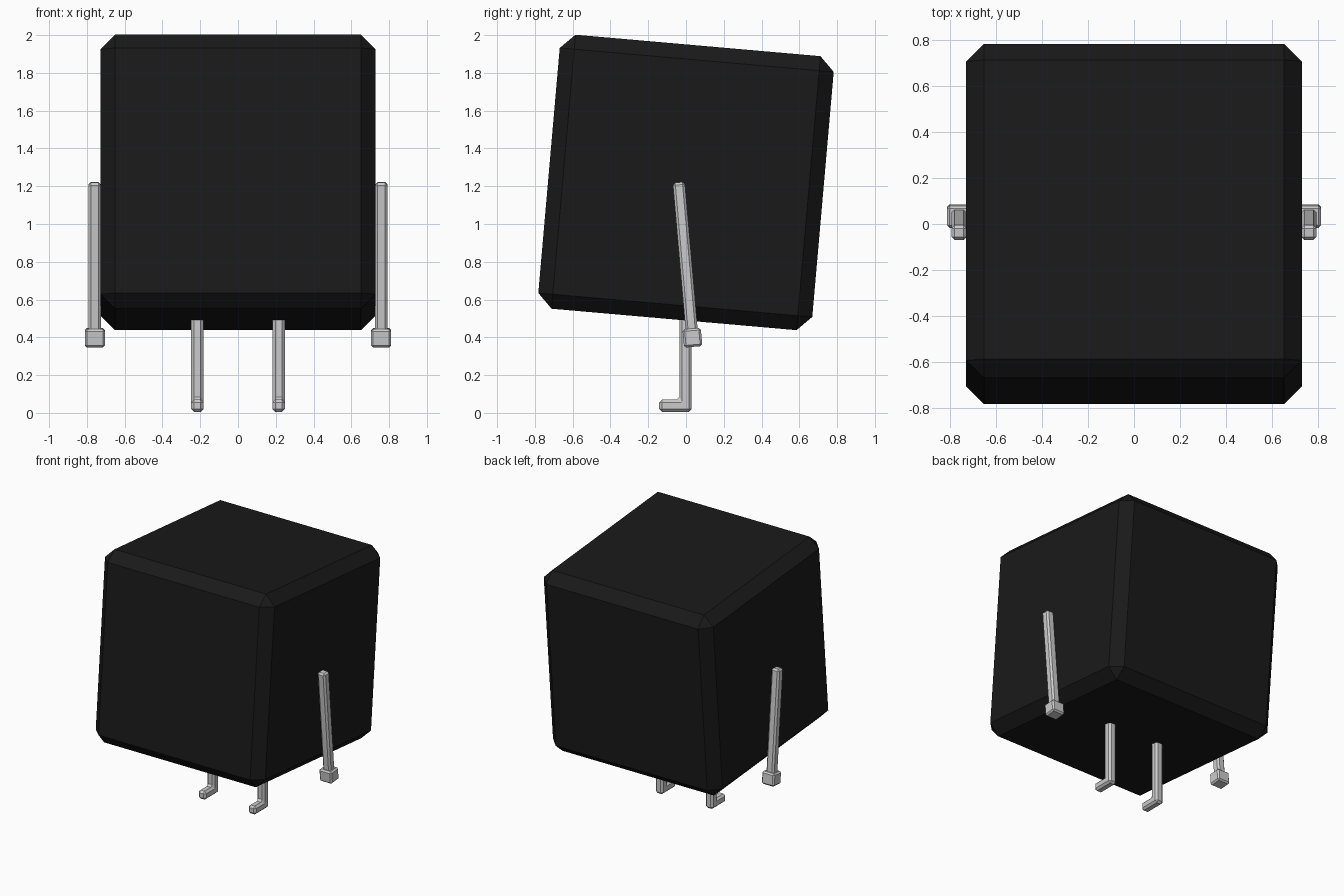
import bpy, bmesh
from math import radians
from mathutils import Matrix

if "Cube" in bpy.data.objects:
    bpy.data.objects.remove(bpy.data.objects["Cube"])


def finish(bm, name, bevel):
    """Turn a bmesh into an object with a single-segment chamfer."""
    bmesh.ops.recalc_face_normals(bm, faces=bm.faces)
    mesh = bpy.data.meshes.new(name)
    bm.to_mesh(mesh)
    bm.free()
    obj = bpy.data.objects.new(name, mesh)
    bpy.context.collection.objects.link(obj)
    mod = obj.modifiers.new("chamfer", "BEVEL")
    mod.width = bevel
    mod.segments = 1
    mod.limit_method = "ANGLE"
    return obj


def box(name, size, location, tilt, bevel):
    bm = bmesh.new()
    bmesh.ops.create_cube(bm, size=1, matrix=Matrix.Diagonal((*size, 1)))
    obj = finish(bm, name, bevel)
    obj.location = location
    obj.rotation_euler.x = radians(tilt)
    return obj


def extruded(name, profile, x, width, bevel):
    """Extrude a y-z profile sideways along x."""
    bm = bmesh.new()
    face = bm.faces.new([bm.verts.new((-width / 2, y, z)) for y, z in profile])
    result = bmesh.ops.extrude_face_region(bm, geom=[face])
    verts = [v for v in result["geom"] if isinstance(v, bmesh.types.BMVert)]
    bmesh.ops.translate(bm, verts=verts, vec=(width, 0, 0))
    obj = finish(bm, name, bevel)
    obj.location.x = x
    return obj


# Dark cube body, leaning forward at the top
black = bpy.data.materials.new("black")
black.diffuse_color = (0.01, 0.01, 0.01, 1)
black.use_nodes = True
black.node_tree.nodes["Principled BSDF"].inputs["Base Color"].default_value = black.diffuse_color
body = box("body", (1.456, 1.456, 1.456), (0, 0, 1.22), -5, 0.077)
body.data.materials.append(black)

# L-shaped legs with feet pointing to the front
leg_profile = [(0.03, 0.005), (0.03, 0.56), (-0.035, 0.56),
               (-0.035, 0.07), (-0.142, 0.07), (-0.142, 0.005)]

for side, s in (("left", -1), ("right", 1)):
    extruded(f"{side}_leg", leg_profile, s * 0.215, 0.065, 0.015)
    # Thin arm bars with block hands, hanging against the sides
    box(f"{side}_arm", (0.066, 0.064, 0.81), (s * 0.759, -0.003, 0.817), 5, 0.013)
    box(f"{side}_hand", (0.106, 0.097, 0.097), (s * 0.758, 0.034, 0.398), 5, 0.011)
